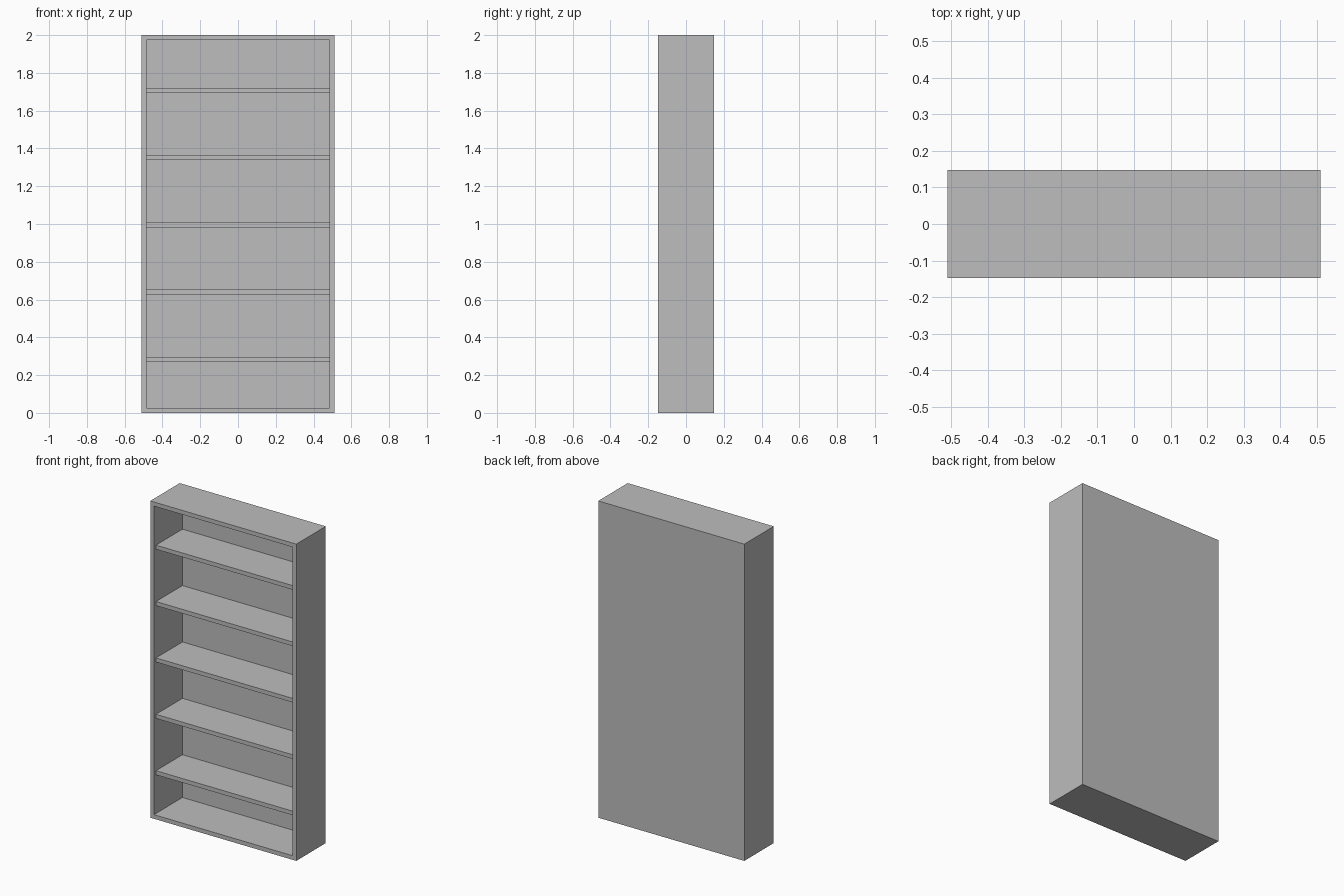
import bpy

default = bpy.data.objects.get("Cube")
if default:
    bpy.data.objects.remove(default, do_unlink=True)

# Overall dimensions
WIDTH, DEPTH, HEIGHT = 1.02, 0.294, 2.0
BOARD = 0.026
BACK = 0.01
RECESS = 0.02
SHELVES = 5

grey = bpy.data.materials.new("plain_grey")
grey.use_nodes = True
colour = (0.51, 0.51, 0.51, 1)
grey.diffuse_color = colour
grey.node_tree.nodes["Principled BSDF"].inputs["Base Color"].default_value = colour


def box(name, x, y, z):
    """Box filling the given (low, high) range on each axis."""
    centre = [(low + high) / 2 for low, high in (x, y, z)]
    bpy.ops.mesh.primitive_cube_add(size=1, location=centre)
    part = bpy.context.object
    part.name = name
    part.scale = [high - low for low, high in (x, y, z)]
    bpy.ops.object.transform_apply(location=False, rotation=False, scale=True)
    part.data.materials.append(grey)
    return part


# Open-fronted case: a solid block with its front face inset and pushed back
case = box("case", (-WIDTH / 2, WIDTH / 2), (-DEPTH / 2, DEPTH / 2), (0, HEIGHT))
bpy.ops.object.mode_set(mode="EDIT")
bpy.ops.mesh.select_mode(type="FACE")
bpy.ops.mesh.select_all(action="DESELECT")
bpy.ops.object.mode_set(mode="OBJECT")
for face in case.data.polygons:
    face.select = face.normal.y < -0.9
bpy.ops.object.mode_set(mode="EDIT")
bpy.ops.mesh.inset(thickness=BOARD)
bpy.ops.mesh.extrude_region_move(
    TRANSFORM_OT_translate={"value": (0, DEPTH - BACK, 0)})
bpy.ops.object.mode_set(mode="OBJECT")

# Evenly spaced shelves, set back from the front edge
inner = WIDTH / 2 - BOARD
for i in range(SHELVES):
    bottom = 0.27 + i * 0.356
    box(f"shelf_{i + 1}", (-inner, inner),
        (-DEPTH / 2 + RECESS, DEPTH / 2 - BACK), (bottom, bottom + BOARD))
